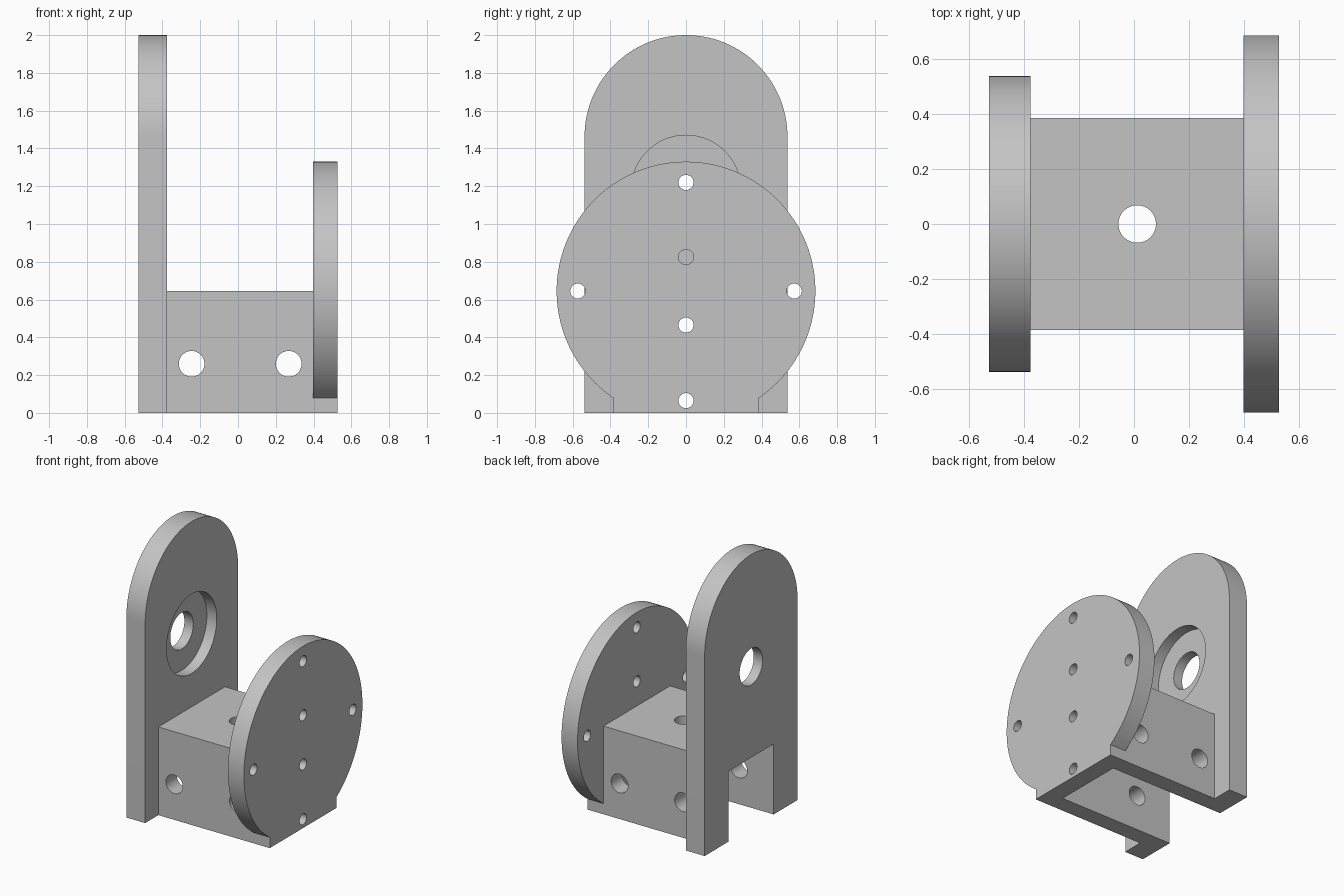
import bpy, bmesh
from math import pi, sin, cos, acos, asin, radians
from mathutils import Matrix, Vector

cube = bpy.data.objects.get("Cube")
if cube:
    bpy.data.objects.remove(cube)

grey = bpy.data.materials.new("plain grey")
grey.use_nodes = True
grey.diffuse_color = (0.55, 0.55, 0.55, 1)
grey.node_tree.nodes["Principled BSDF"].inputs["Base Color"].default_value = grey.diffuse_color

# Shared dimensions
ARM_X0, ARM_X1 = -0.527, -0.375      # arm plate faces
DISC_X0, DISC_X1 = 0.398, 0.527      # disc faces
HALF, INNER = 0.385, 0.26            # housing half width, cavity half width
TOP, ROOF = 0.645, 0.515             # housing top, cavity ceiling
MID_X = (ARM_X1 + DISC_X0) / 2


def link(name, bm):
    mesh = bpy.data.meshes.new(name)
    bmesh.ops.recalc_face_normals(bm, faces=bm.faces)
    bm.to_mesh(mesh)
    bm.free()
    obj = bpy.data.objects.new(name, mesh)
    bpy.context.collection.objects.link(obj)
    mesh.materials.append(grey)
    return obj


def extrude_x(name, profile, x0, x1):
    """Solid from a (y, z) outline swept along x."""
    bm = bmesh.new()
    face = bm.faces.new([bm.verts.new((x0, y, z)) for y, z in profile])
    out = bmesh.ops.extrude_face_region(bm, geom=[face])
    verts = [v for v in out["geom"] if isinstance(v, bmesh.types.BMVert)]
    bmesh.ops.translate(bm, verts=verts, vec=(x1 - x0, 0, 0))
    return link(name, bm)


def arc(cz, r, a0, a1, n):
    return [(r * cos(a0 + (a1 - a0) * i / n), cz + r * sin(a0 + (a1 - a0) * i / n))
            for i in range(n + 1)]


def drill(obj, axis, centre, r, length, segments=48):
    """Cut a round hole along an axis, centred on a point."""
    turn = Vector((0, 0, 1)).rotation_difference(Vector(axis)).to_matrix().to_4x4()
    bm = bmesh.new()
    bmesh.ops.create_cone(bm, cap_ends=True, segments=segments, radius1=r, radius2=r,
                          depth=length, matrix=Matrix.Translation(centre) @ turn)
    cutter = link("hole_cutter", bm)
    cutter.hide_render = True
    mod = obj.modifiers.new("hole", "BOOLEAN")
    mod.operation, mod.solver, mod.object = "DIFFERENCE", "EXACT", cutter
    bpy.context.view_layer.update()
    graph = bpy.context.evaluated_depsgraph_get()
    mesh = bpy.data.meshes.new_from_object(obj.evaluated_get(graph))
    obj.modifiers.clear()
    obj.data = mesh
    bpy.data.objects.remove(cutter)


# Channel housing: inverted U swept between the two plates
housing = extrude_x("housing", [(-HALF, 0), (-HALF, TOP), (HALF, TOP), (HALF, 0),
                                (INNER, 0), (INNER, ROOF), (-INNER, ROOF), (-INNER, 0)],
                    ARM_X1, DISC_X0)
for side in (-1, 1):
    drill(housing, (0, 1, 0), (MID_X + side * 0.257, 0, 0.26), 0.068, 2)
drill(housing, (0, 0, 1), (MID_X, 0, TOP), 0.068, 0.5)

# Tall arm plate: rounded top, slotted foot
R_ARM = 0.537
arm = extrude_x("arm_plate", [(-INNER, ROOF), (-INNER, 0), (-R_ARM, 0)]
                + arc(2 - R_ARM, R_ARM, pi, 0, 64)
                + [(R_ARM, 0), (INNER, 0), (INNER, ROOF)], ARM_X0, ARM_X1)
# Bearing recess on the inner face and shaft hole
drill(arm, (1, 0, 0), (ARM_X1, 0, 1.18), 0.29, 0.16, 72)
drill(arm, (1, 0, 0), (ARM_X0, 0, 1.18), 0.133, 1)

# Mounting disc with a square foot
R_DISC = 0.685
start = -acos(HALF / R_DISC)
disc = extrude_x("mounting_disc", [(-HALF, 0), (HALF, 0)]
                 + arc(TOP, R_DISC, start, pi - start, 112), DISC_X0, DISC_X1)
for y, z in ((0, 1.22), (0, 0.825), (0, 0.465), (0, 0.065), (-0.573, TOP), (0.573, TOP)):
    drill(disc, (1, 0, 0), (DISC_X0, y, z), 0.04, 0.6, 32)

# Smooth curved walls, keep edges sharp
bpy.ops.object.select_all(action="DESELECT")
for obj in (housing, arm, disc):
    obj.select_set(True)
    bpy.context.view_layer.objects.active = obj
bpy.ops.object.shade_smooth_by_angle(angle=radians(30))
